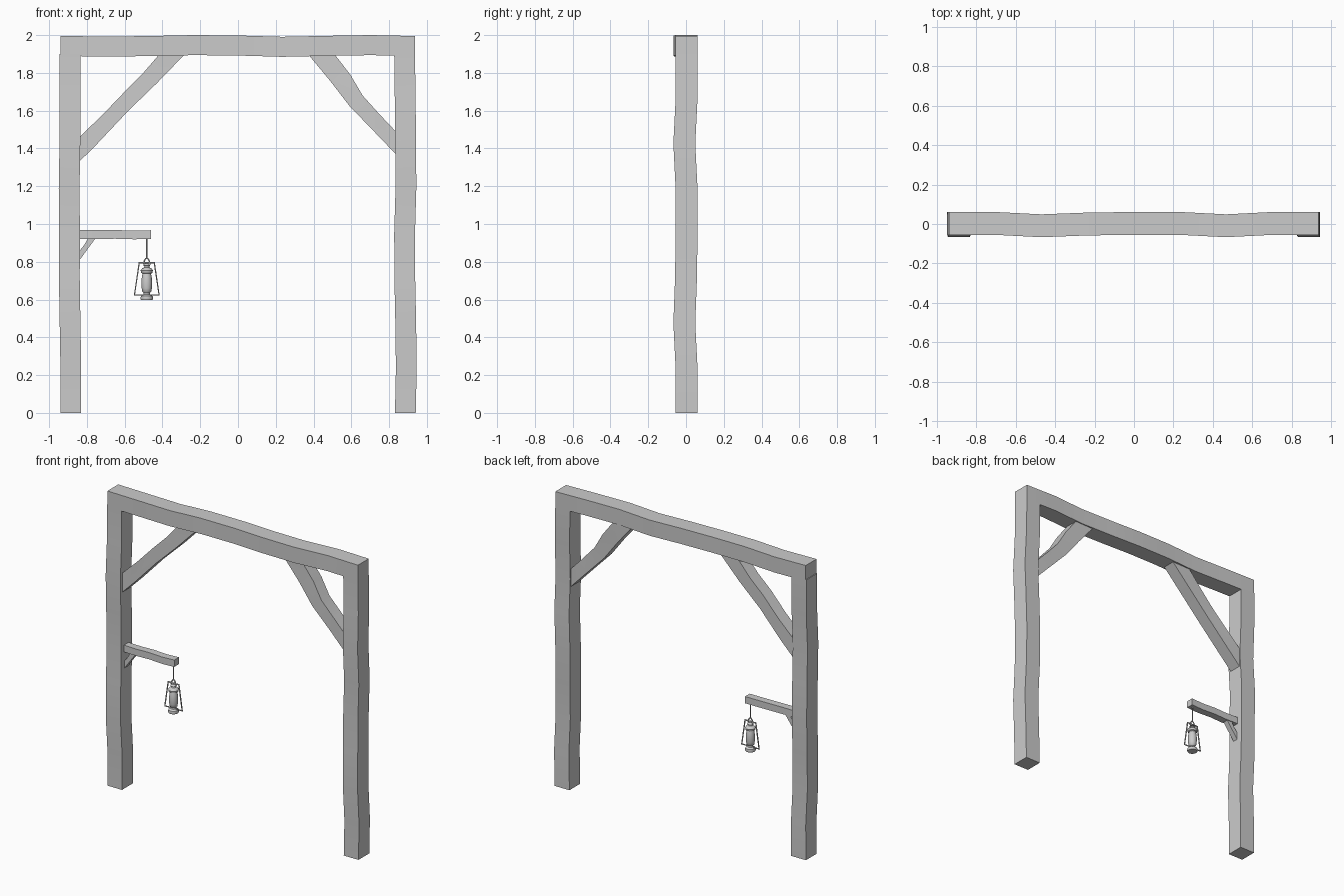
import bpy, bmesh, math

if "Cube" in bpy.data.objects:
    bpy.data.objects.remove(bpy.data.objects["Cube"])


def finish(name, bm, angle=40):
    bmesh.ops.recalc_face_normals(bm, faces=bm.faces)
    me = bpy.data.meshes.new(name)
    bm.to_mesh(me)
    bm.free()
    ob = bpy.data.objects.new(name, me)
    bpy.context.collection.objects.link(ob)
    bpy.ops.object.select_all(action='DESELECT')
    ob.select_set(True)
    bpy.context.view_layer.objects.active = ob
    bpy.ops.object.shade_smooth_by_angle(angle=math.radians(angle))
    return ob


# Timber: each ring is (xz of one edge, xz of other edge, y centre, half depth)
def timber(name, rings):
    bm = bmesh.new()
    loops = []
    for a, b, y, d in rings:
        loops.append([bm.verts.new(p) for p in (
            (a[0], y - d, a[1]), (b[0], y - d, b[1]),
            (b[0], y + d, b[1]), (a[0], y + d, a[1]))])
    for p, q in zip(loops, loops[1:]):
        for i in range(4):
            j = (i + 1) % 4
            bm.faces.new((p[i], p[j], q[j], q[i]))
    bm.faces.new(loops[0])
    bm.faces.new(loops[-1])
    return finish(name, bm)


def lathe(name, profile, x, n=16):
    bm = bmesh.new()
    loops = [[bm.verts.new((x + r * math.cos(2 * math.pi * i / n),
                            r * math.sin(2 * math.pi * i / n), z))
              for i in range(n)] for r, z in profile]
    for p, q in zip(loops, loops[1:]):
        for i in range(n):
            j = (i + 1) % n
            bm.faces.new((p[i], p[j], q[j], q[i]))
    bm.faces.new(loops[0])
    bm.faces.new(loops[-1])
    return finish(name, bm)


def wire(name, pts, r, closed=False):
    cu = bpy.data.curves.new(name, 'CURVE')
    cu.dimensions = '3D'
    cu.bevel_depth = r
    cu.bevel_resolution = 1
    cu.use_fill_caps = True
    sp = cu.splines.new('POLY')
    sp.points.add(len(pts) - 1)
    for p, c in zip(sp.points, pts):
        p.co = (*c, 1)
    sp.use_cyclic_u = closed
    ob = bpy.data.objects.new(name, cu)
    bpy.context.collection.objects.link(ob)
    return ob


# Posts with a slight hand-hewn wobble
wob_y = [0, 0, -.012, -.003, 0, 0, -.012, 0, 0]
wob_l = [0, .001, -.003, -.007, -.006, -.008, -.004, -.003, -.004]
wob_r = [0, .005, .002, -.003, -.004, .003, .002, -.001, -.004]
for name, cx, wob in (("left_post", -.886, wob_l), ("right_post", .886, wob_r)):
    timber(name, [((cx + w - .055, 1.9 * i / 8), (cx + w + .055, 1.9 * i / 8),
                   .003 + wy, .058)
                  for i, (w, wy) in enumerate(zip(wob, wob_y))])

# Top beam
wob_z = [1.943, 1.939, 1.942, 1.947, 1.945, 1.938, 1.943, 1.947, 1.942]
timber("top_beam", [((-.94 + 1.877 * i / 8, z - .053), (-.94 + 1.877 * i / 8, z + .053),
                     .003 + wy, .058)
                    for i, (z, wy) in enumerate(zip(wob_z, wob_y))])

# Corner braces
timber("left_brace", [((-.84, 1.33), (-.84, 1.46), 0, .043),
                      ((-.74, 1.43), (-.72, 1.575), 0, .043),
                      ((-.58, 1.60), (-.605, 1.695), -.006, .043),
                      ((-.43, 1.745), (-.51, 1.79), 0, .043),
                      ((-.28, 1.9), (-.415, 1.9), 0, .043)])
timber("right_brace", [((.84, 1.365), (.84, 1.485), 0, .043),
                       ((.72, 1.49), (.75, 1.58), 0, .043),
                       ((.59, 1.625), (.66, 1.68), -.006, .043),
                       ((.49, 1.755), (.595, 1.79), 0, .043),
                       ((.37, 1.9), (.51, 1.9), 0, .043)])

# Lantern arm and its small brace
timber("lantern_arm", [((x, z - .023), (x, z + .023), y, .025) for x, z, y in
                       ((-.85, .945, 0), (-.74, .944, -.003), (-.65, .945, 0),
                        (-.55, .942, -.003), (-.46, .944, 0))])
timber("arm_brace", [((-.845, .80), (-.845, .85), 0, .018),
                     ((-.80, .862), (-.815, .888), 0, .018),
                     ((-.75, .93), (-.79, .93), 0, .018)])

# Hanging lantern
LX = -.483
wire("hanging_rod", [(LX, 0, .93), (LX, 0, .815)], .003)
wire("bail", [(LX + x, 0, z) for x, z in
              ((-.018, .785), (-.013, .805), (-.006, .817), (.006, .817),
               (.013, .805), (.018, .785))], .004)
wire("lantern_frame", [(LX + x, 0, z) for x, z in
                       ((-.040, .795), (-.065, .625), (.065, .625), (.040, .795))],
     .005, True)
lathe("lantern_body", [(.031, .598), (.034, .606), (.031, .618), (.018, .626),
                       (.016, .634), (.024, .642), (.027, .66), (.029, .69),
                       (.026, .72), (.022, .737), (.03, .741), (.031, .748),
                       (.024, .757), (.015, .765), (.013, .778), (.02, .78),
                       (.008, .79)], LX)
# Flared cap above the chimney
lathe("lantern_cap", [(.031, .748), (.033, .754), (.024, .766), (.012, .77)], LX)
